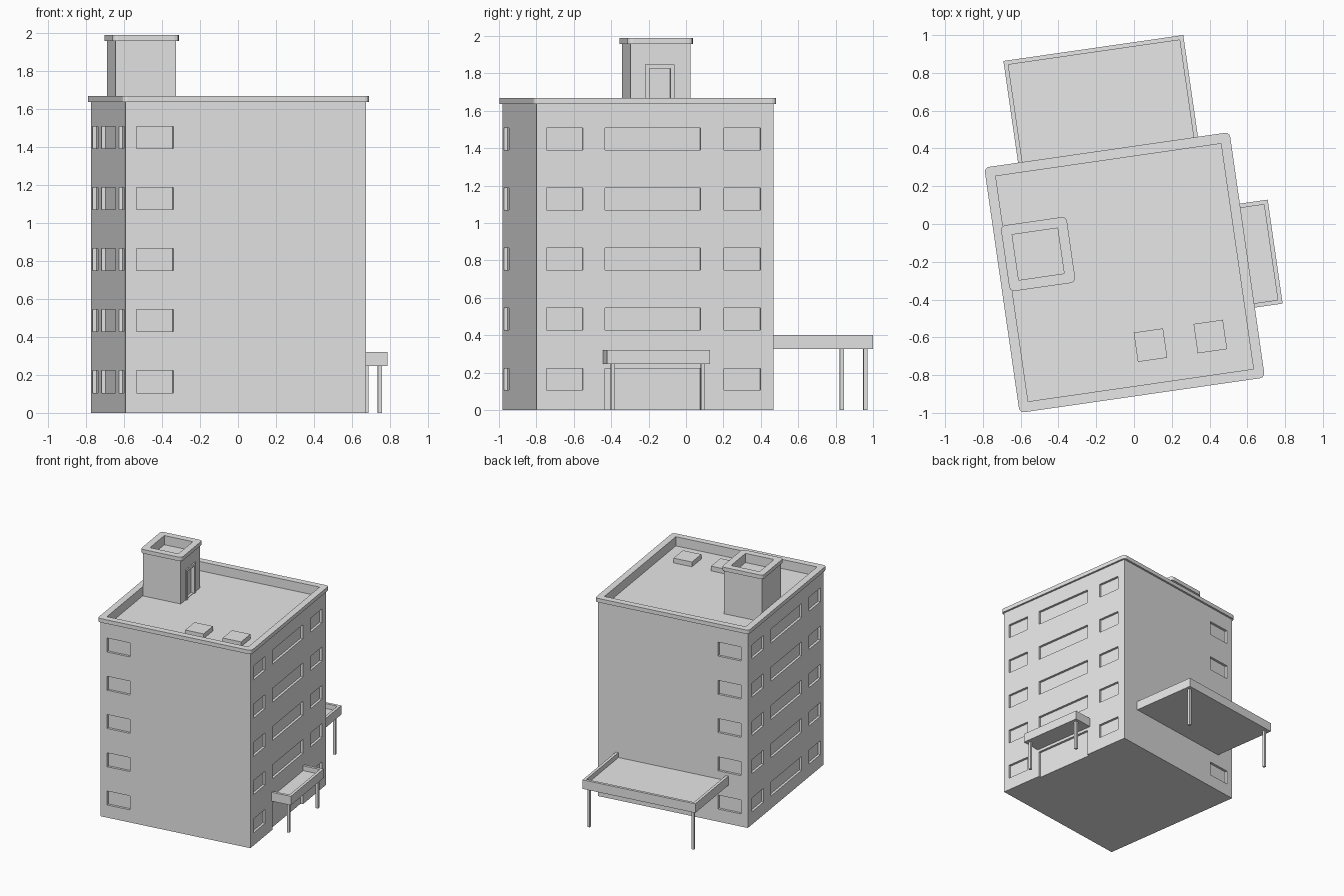
import bpy, bmesh, math
from mathutils import Matrix

cube = bpy.data.objects.get("Cube")
if cube:
    bpy.data.objects.remove(cube, do_unlink=True)

grey = bpy.data.materials.new("plain_grey")
grey.use_nodes = True
grey.diffuse_color = (0.8, 0.8, 0.8, 1)
grey.node_tree.nodes["Principled BSDF"].inputs["Base Color"].default_value = (0.8, 0.8, 0.8, 1)

# The whole building is turned on its plot
PLOT = Matrix.Translation((-0.05, -0.257, 0)) @ Matrix.Rotation(math.radians(8.2), 4, "Z")


def add_box(bm, x, y, z):
    """Add a box from three (low, high) ranges."""
    centre = [(a + b) / 2 for a, b in (x, y, z)]
    size = [b - a for a, b in (x, y, z)]
    matrix = Matrix.Translation(centre) @ Matrix.Diagonal((*size, 1))
    return bmesh.ops.create_cube(bm, size=1, matrix=matrix)["verts"]


def finish(bm, name):
    mesh = bpy.data.meshes.new(name)
    bm.to_mesh(mesh)
    bm.free()
    mesh.materials.append(grey)
    obj = bpy.data.objects.new(name, mesh)
    obj.matrix_world = PLOT
    bpy.context.collection.objects.link(obj)
    return obj


def block(name, x, y, z, cuts=(), corner=0):
    """A box, with optional rounded upright corners and box-shaped cuts."""
    bm = bmesh.new()
    add_box(bm, x, y, z)
    if corner:
        upright = [e for e in bm.edges if abs(e.verts[0].co.z - e.verts[1].co.z) > 1e-4]
        bmesh.ops.bevel(bm, geom=upright, offset=corner, segments=3,
                        profile=0.5, affect="EDGES")
    obj = finish(bm, name)
    if cuts:
        bm = bmesh.new()
        for cut in cuts:
            add_box(bm, *cut)
        cutter = finish(bm, name + "_cutter")
        cutter.hide_render = True
        mod = obj.modifiers.new("cut", "BOOLEAN")
        mod.operation, mod.solver, mod.object = "DIFFERENCE", "EXACT", cutter
        bpy.context.view_layer.update()
        graph = bpy.context.evaluated_depsgraph_get()
        mesh = bpy.data.meshes.new_from_object(obj.evaluated_get(graph))
        obj.modifiers.clear()
        obj.data = mesh
        bpy.data.objects.remove(cutter, do_unlink=True)
    return obj


def around(centre, width):
    return (centre - width / 2, centre + width / 2)


HALF = 0.64
DEPTH = 0.02
WALL_TOP, ROOF_TOP, ROOF_FLOOR = 1.636, 1.669, 1.592
SIDE_WINDOWS = [(-0.587, -0.39), (-0.269, 0.247), (0.373, 0.57)]
END_WINDOW = (-0.582, -0.386)

# Window and entrance recesses
cuts = []
for floor in range(5):
    low = 0.106 + 0.3213 * floor
    z = (low, low + 0.117)
    for sign in (-1, 1):
        reach = tuple(sorted((sign * (HALF - DEPTH), sign * (HALF + 0.1))))
        cuts.append((END_WINDOW, reach, z))
        for i, span in enumerate(SIDE_WINDOWS):
            entrance = sign > 0 and floor == 0 and i == 1
            cuts.append((reach, span, (-0.1, z[1]) if entrance else z))

# Main block with sunken roof, and parapet
sunken = around(0, 1.205)
cuts.append((sunken, sunken, (ROOF_FLOOR, 2)))
block("main_building", (-HALF, HALF), (-HALF, HALF), (0, WALL_TOP), cuts)
rim = around(0, 1.312)
block("roof_parapet", rim, rim, (WALL_TOP, ROOF_TOP), [(sunken, sunken, (1, 2))], corner=0.025)

# Stair hut on the roof
HX, HY, HUT = -0.439, 0.162, 0.322
hut_face = HX + HUT / 2
hollow = (around(HX, 0.243), around(HY, 0.243), (1.913, 2.1))
doorway = (0.1, 0.215)
block("stair_hut", around(HX, HUT), around(HY, HUT), (ROOF_FLOOR, 1.957),
      [hollow, ((hut_face - DEPTH, hut_face + 0.1), doorway, (ROOF_FLOOR + 0.004, 1.825))])
block("hut_parapet", around(HX, 0.352), around(HY, 0.352), (1.957, 1.99),
      [(hollow[0], hollow[1], (1.8, 2.1))], corner=0.025)
block("hut_door_frame", (hut_face - 0.005, hut_face + 0.01), (0.078, 0.237), (ROOF_FLOOR, 1.847),
      [((hut_face - 0.1, hut_face + 0.1), doorway, (1.5, 1.825))])

# Roof vents
for i, x in enumerate((0.081, 0.401)):
    block(f"roof_vent_{i + 1}", around(x, 0.157), around(-0.4, 0.157), (ROOF_FLOOR, 1.632))

# Canopies with a raised rim and square posts
RIM, POST = 0.023, 0.021
block("back_canopy", (-0.475, 0.487), (HALF, 1.2), (0.325, 0.401),
      [((-0.475 + RIM, 0.487 - RIM), (HALF - 0.1, 1.2 - RIM), (0.36, 1))])
block("side_canopy", (HALF, 0.805), (-0.282, 0.274), (0.246, 0.321),
      [((HALF - 0.1, 0.805 - RIM), (-0.282 + RIM, 0.274 - RIM), (0.281, 1))])
for name, top, spots in (("back", 0.325, [(-0.438, 1.163), (0.45, 1.163)]),
                         ("side", 0.246, [(0.768, -0.247), (0.768, 0.24)])):
    for i, (x, y) in enumerate(spots):
        block(f"{name}_canopy_post_{i + 1}", around(x, POST), around(y, POST), (0, top))
